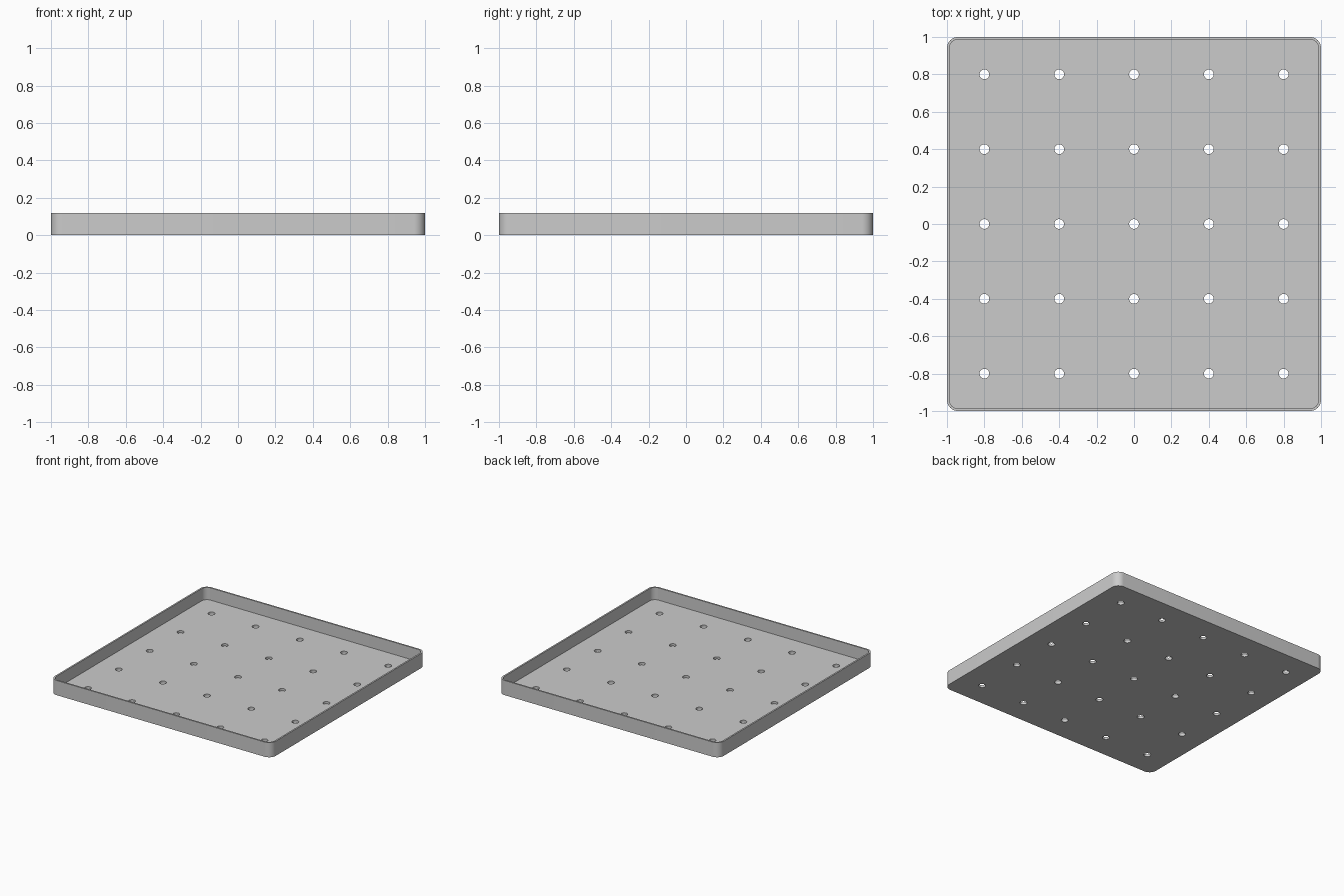
import bpy
import bmesh
from math import cos, sin, pi

HALF = 1.0          # half the side length
HEIGHT = 0.12
WALL = 0.013
FLOOR = 0.02
CORNER = 0.06       # outer corner radius
HOLE = 0.026        # drain hole radius
PITCH = 0.4         # hole spacing

cube = bpy.data.objects.get("Cube")
if cube:
    bpy.data.objects.remove(cube, do_unlink=True)

grey = bpy.data.materials.new("plain grey")
grey.use_nodes = True
colour = (0.6, 0.6, 0.6, 1)
grey.diffuse_color = colour
grey.node_tree.nodes["Principled BSDF"].inputs["Base Color"].default_value = colour


def rounded_square(bm, inset, z, steps=10):
    """Ring of vertices round a square with round corners."""
    r = CORNER - inset
    c = HALF - CORNER
    ring = []
    for q, (sx, sy) in enumerate([(1, 1), (-1, 1), (-1, -1), (1, -1)]):
        for i in range(steps + 1):
            a = (q + i / steps) * pi / 2
            ring.append(bm.verts.new((sx * c + r * cos(a), sy * c + r * sin(a), z)))
    return ring


def circle(bm, x, y, z, sides=32):
    return [bm.verts.new((x + HOLE * cos(2 * pi * i / sides),
                          y + HOLE * sin(2 * pi * i / sides), z)) for i in range(sides)]


def loft(bm, rings):
    """Closed skin through a series of rings, capped at both ends."""
    for low, high in zip(rings, rings[1:]):
        n = len(low)
        for i in range(n):
            j = (i + 1) % n
            bm.faces.new((low[i], low[j], high[j], high[i]))
    bm.faces.new(rings[0][::-1])
    bm.faces.new(rings[-1])


def make_object(name, bm):
    bmesh.ops.recalc_face_normals(bm, faces=bm.faces)
    mesh = bpy.data.meshes.new(name)
    bm.to_mesh(mesh)
    bm.free()
    mesh.materials.append(grey)
    obj = bpy.data.objects.new(name, mesh)
    bpy.context.scene.collection.objects.link(obj)
    return obj


# Tray: outside wall, rim, inside wall and floor in one skin
bm = bmesh.new()
loft(bm, [rounded_square(bm, 0, 0), rounded_square(bm, 0, HEIGHT),
          rounded_square(bm, WALL, HEIGHT), rounded_square(bm, WALL, FLOOR)])
tray = make_object("tray", bm)

# Grid of pins that pierce the floor
bm = bmesh.new()
for ix in range(-2, 3):
    for iy in range(-2, 3):
        x, y = ix * PITCH, iy * PITCH
        loft(bm, [circle(bm, x, y, -FLOOR), circle(bm, x, y, 2 * FLOOR)])
pins = make_object("hole_cutter", bm)
pins.hide_render = True

cut = tray.modifiers.new("holes", 'BOOLEAN')
cut.operation = 'DIFFERENCE'
cut.solver = 'EXACT'
cut.object = pins

# Apply the cut and remove the cutter
bpy.context.view_layer.update()
depsgraph = bpy.context.evaluated_depsgraph_get()
tray_mesh = bpy.data.meshes.new_from_object(tray.evaluated_get(depsgraph))
tray.modifiers.clear()
tray.data = tray_mesh
bpy.data.objects.remove(pins, do_unlink=True)

# Smooth corners and hole walls, sharp rims
for obj in bpy.context.selected_objects:
    obj.select_set(False)
tray.select_set(True)
bpy.context.view_layer.objects.active = tray
bpy.ops.object.shade_smooth_by_angle()
